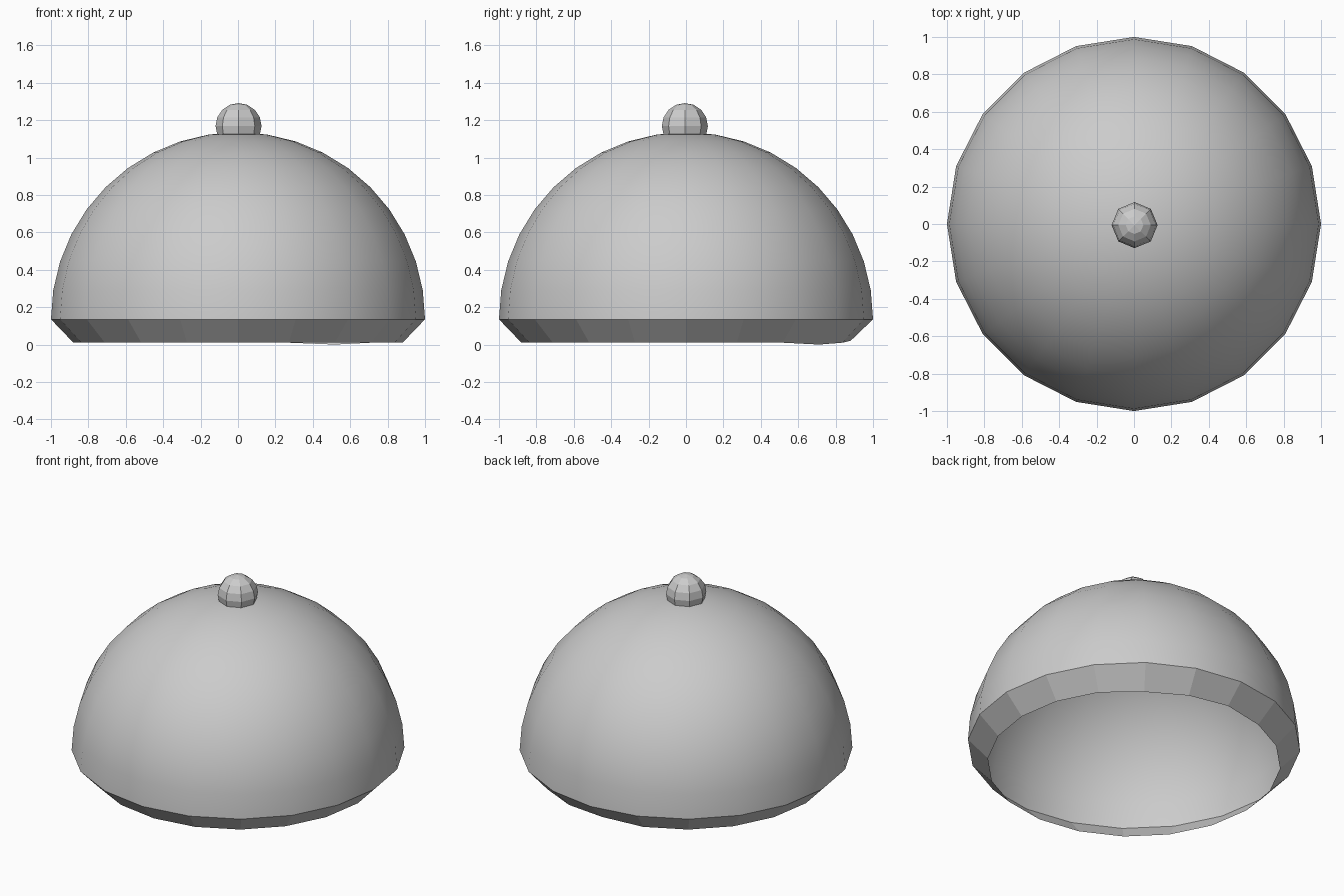
import bpy, bmesh
from math import sin, cos, radians

if "Cube" in bpy.data.objects:
    bpy.data.objects.remove(bpy.data.objects["Cube"])

SIDES, RIM_Z = 20, 0.135


def finish(bm, name):
    mesh = bpy.data.meshes.new(name)
    bm.to_mesh(mesh)
    bm.free()
    obj = bpy.data.objects.new(name, mesh)
    bpy.context.collection.objects.link(obj)
    return obj


# Dome cover: open single-walled half sphere with an inward sloping lip
bm = bmesh.new()
profile = [(0.88, 0.01)] + [(cos(radians(9 * i)), RIM_Z + sin(radians(9 * i))) for i in range(10)]
rings = [[bm.verts.new((r * cos(radians(18 * k)), r * sin(radians(18 * k)), z))
          for k in range(SIDES)] for r, z in profile]
pole = bm.verts.new((0, 0, RIM_Z + 1))
for i, (low, high) in enumerate(zip(rings, rings[1:])):
    for k in range(SIDES):
        n = (k + 1) % SIDES
        face = bm.faces.new((low[k], low[n], high[n], high[k]))
        face.smooth = i > 0  # lip stays faceted
for k in range(SIDES):
    bm.faces.new((rings[-1][k], rings[-1][(k + 1) % SIDES], pole)).smooth = True
# Slight unevenness of the lip
rings[0][3].co.z = 0.0
rings[0][5].co.z = 0.02
finish(bm, "dome_cover")

# Faceted knob on top
bm = bmesh.new()
bmesh.ops.create_uvsphere(bm, u_segments=8, v_segments=8, radius=0.123)
knob = finish(bm, "top_knob")
knob.location = (0.003, -0.006, 1.168)
